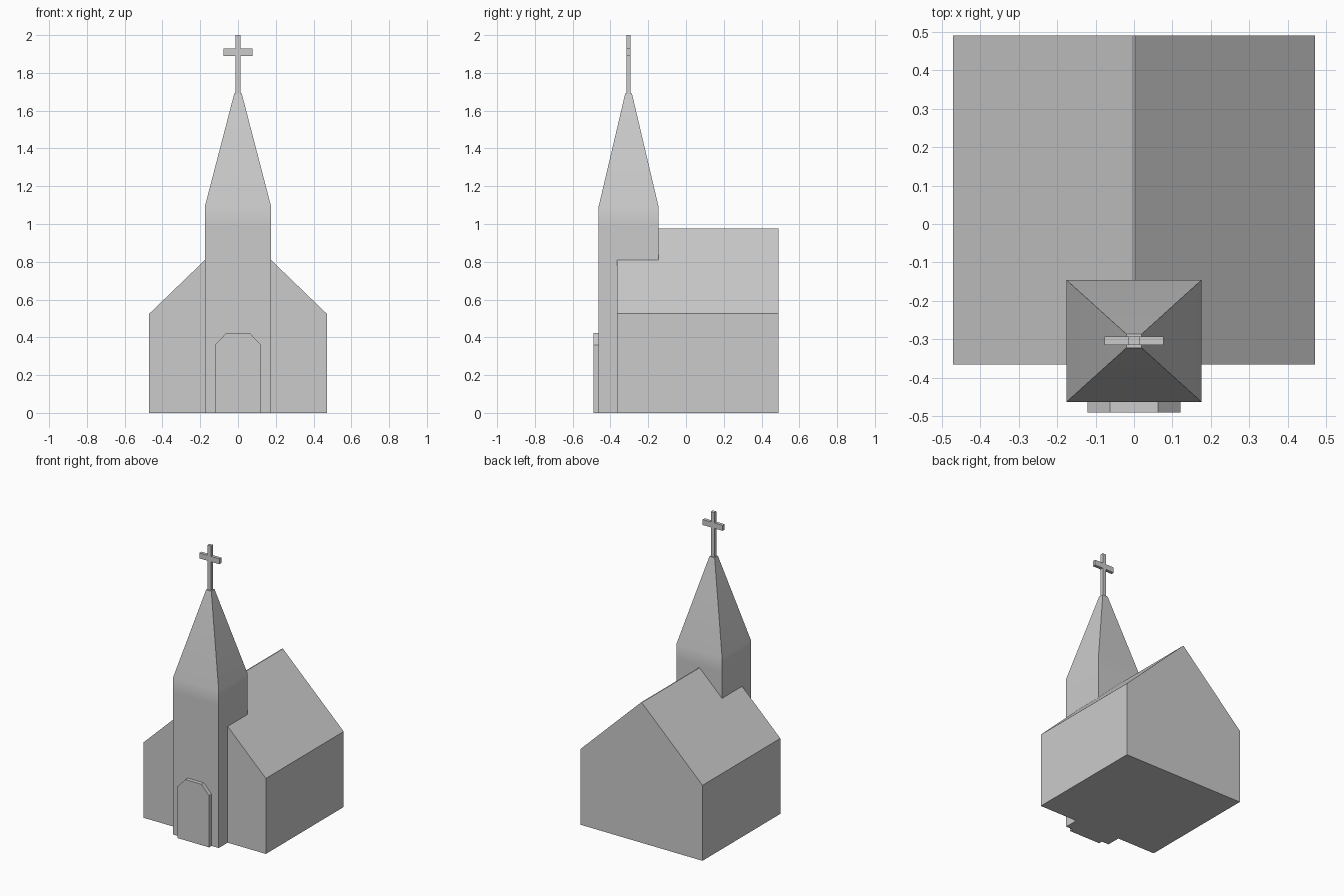
import bpy, bmesh

if "Cube" in bpy.data.objects:
    bpy.data.objects.remove(bpy.data.objects["Cube"])

CY = -0.304  # tower centre in y


def make(name, bm):
    bmesh.ops.recalc_face_normals(bm, faces=bm.faces[:])
    me = bpy.data.meshes.new(name)
    bm.to_mesh(me)
    bm.free()
    ob = bpy.data.objects.new(name, me)
    bpy.context.collection.objects.link(ob)
    return ob


def extrude_y(name, profile, y0, y1):
    """Extrude an (x, z) outline along y."""
    bm = bmesh.new()
    face = bm.faces.new([bm.verts.new((x, y0, z)) for x, z in profile])
    new = bmesh.ops.extrude_face_region(bm, geom=[face])["geom"]
    verts = [v for v in new if isinstance(v, bmesh.types.BMVert)]
    bmesh.ops.translate(bm, vec=(0, y1 - y0, 0), verts=verts)
    return make(name, bm)


def loft(name, rings):
    """Stack rectangles (half x, half y, z) around the tower axis."""
    bm = bmesh.new()
    loops = [[bm.verts.new((sx * hx, CY + sy * hy, z))
              for sx, sy in ((-1, -1), (1, -1), (1, 1), (-1, 1))]
             for hx, hy, z in rings]
    for a, b in zip(loops, loops[1:]):
        for i in range(4):
            j = (i + 1) % 4
            bm.faces.new((a[i], a[j], b[j], b[i]))
    bm.faces.new(loops[0][::-1])
    bm.faces.new(loops[-1])
    return make(name, bm)


# Gabled hall
body = extrude_y("church_body", [(-0.47, 0), (0.47, 0), (0.47, 0.525),
                                 (0.003, 0.975), (-0.003, 0.975), (-0.47, 0.525)],
                 -0.365, 0.49)

# Tower with spire, merged into the hall
tower = loft("tower", [(0.176, 0.159, 0), (0.176, 0.159, 0.99),
                       (0.176, 0.159, 1.09), (0.02, 0.018, 1.69)])
mod = body.modifiers.new("join_tower", "BOOLEAN")
mod.operation = "UNION"
mod.solver = "EXACT"
mod.object = tower
bpy.context.view_layer.objects.active = body
body.select_set(True)
bpy.ops.object.modifier_apply(modifier=mod.name)
bpy.data.objects.remove(tower)

# Soft shading where the tower turns into the spire
bpy.ops.object.shade_smooth_by_angle(angle=0.52)
soft = body.modifiers.new("weighted_normals", "WEIGHTED_NORMAL")
soft.keep_sharp = True

# Door with clipped arch
extrude_y("door", [(-0.121, 0), (0.121, 0), (0.121, 0.36), (0.062, 0.423),
                   (-0.062, 0.423), (-0.121, 0.36)], -0.49, -0.462)

# Cross as one outline: right half, mirrored to the left
half = [(0.014, 1.688), (0.014, 1.89), (0.077, 1.89),
        (0.077, 1.928), (0.014, 1.928), (0.014, 2.0)]
extrude_y("cross", half + [(-x, z) for x, z in reversed(half)],
          CY - 0.011, CY + 0.011)
